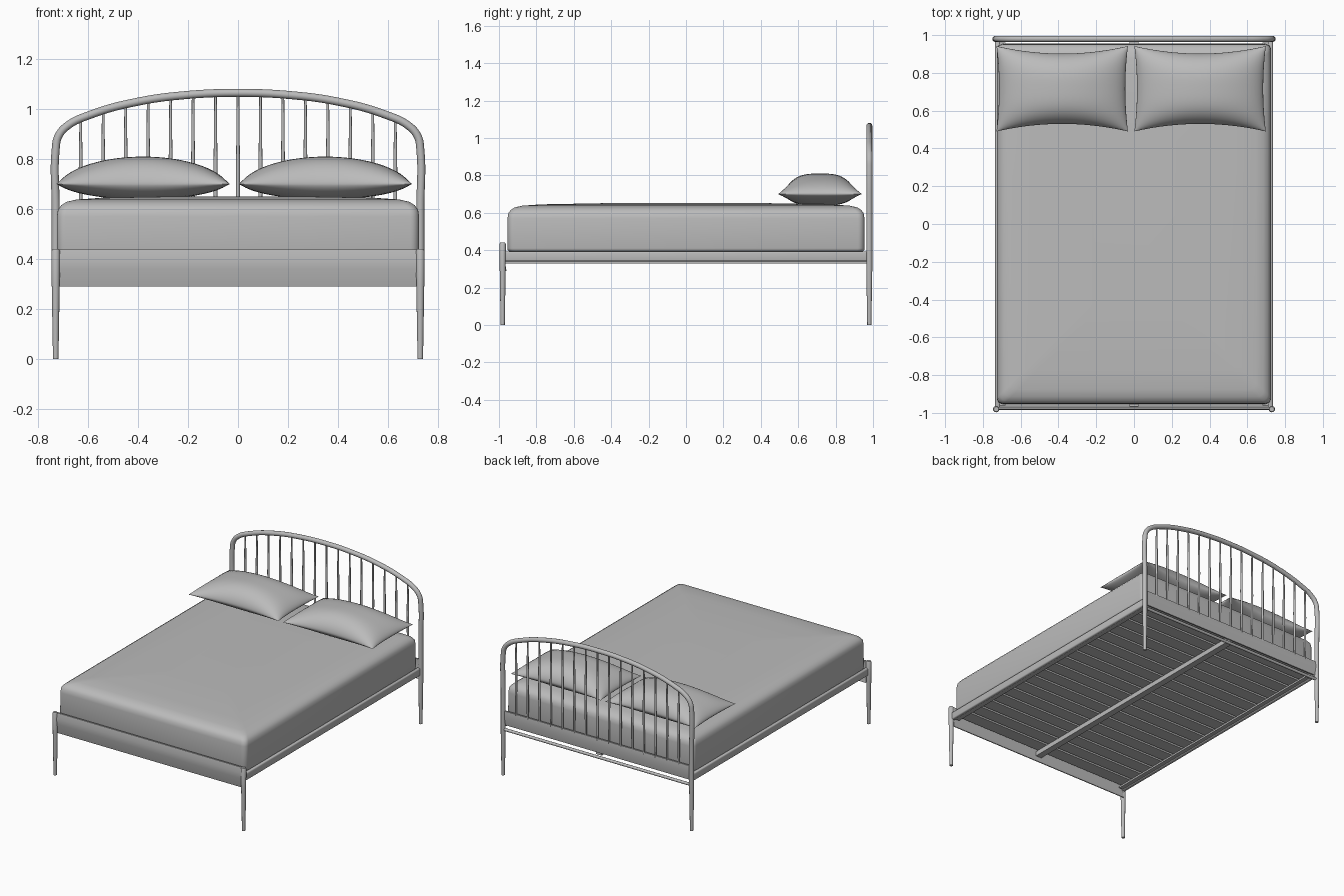
import bpy, bmesh, math

cube = bpy.data.objects.get("Cube")
if cube:
    bpy.data.objects.remove(cube, do_unlink=True)

grey = bpy.data.materials.new("plain_grey")
grey.use_nodes = True
grey.diffuse_color = (0.5, 0.5, 0.5, 1)
grey.node_tree.nodes["Principled BSDF"].inputs["Base Color"].default_value = (0.5, 0.5, 0.5, 1)


def finish(obj, angle=40):
    obj.data.materials.clear()
    obj.data.materials.append(grey)
    bpy.ops.object.select_all(action='DESELECT')
    obj.select_set(True)
    bpy.context.view_layer.objects.active = obj
    bpy.ops.object.shade_smooth_by_angle(angle=math.radians(angle))
    return obj


def from_bmesh(name, bm, angle=40):
    bmesh.ops.recalc_face_normals(bm, faces=bm.faces)
    mesh = bpy.data.meshes.new(name)
    bm.to_mesh(mesh)
    bm.free()
    obj = bpy.data.objects.new(name, mesh)
    bpy.context.collection.objects.link(obj)
    return finish(obj, angle)


def tube(name, points, smooth=False):
    """Round tube through (x, y, z, radius) points."""
    curve = bpy.data.curves.new(name, 'CURVE')
    curve.dimensions = '3D'
    curve.bevel_depth = 1
    curve.bevel_resolution = 4
    curve.resolution_u = 8
    curve.use_fill_caps = True
    spline = curve.splines.new('BEZIER')
    spline.bezier_points.add(len(points) - 1)
    for bp, (x, y, z, r) in zip(spline.bezier_points, points):
        bp.co = (x, y, z)
        bp.radius = r
        bp.handle_left_type = bp.handle_right_type = 'AUTO' if smooth else 'VECTOR'
    obj = bpy.data.objects.new(name, curve)
    bpy.context.collection.objects.link(obj)
    bpy.ops.object.select_all(action='DESELECT')
    obj.select_set(True)
    bpy.context.view_layer.objects.active = obj
    bpy.ops.object.convert(target='MESH')
    return finish(bpy.context.view_layer.objects.active)


def extrude_x(name, profile, half):
    """Closed (y, z) profile drawn out along x."""
    bm = bmesh.new()
    face = bm.faces.new([bm.verts.new((-half, y, z)) for y, z in profile])
    geom = bmesh.ops.extrude_face_region(bm, geom=[face])["geom"]
    moved = [v for v in geom if isinstance(v, bmesh.types.BMVert)]
    bmesh.ops.translate(bm, verts=moved, vec=(2 * half, 0, 0))
    return from_bmesh(name, bm)


def box(name, centre, size, bevel=0.0):
    bm = bmesh.new()
    bmesh.ops.create_cube(bm, size=1)
    bmesh.ops.scale(bm, verts=bm.verts, vec=size)
    bmesh.ops.translate(bm, verts=bm.verts, vec=centre)
    if bevel:
        bmesh.ops.bevel(bm, geom=bm.edges[:], offset=bevel, segments=3,
                        profile=0.5, affect='EDGES')
    return from_bmesh(name, bm)


HEAD_Y, FOOT_Y, POST_X = 0.98, -0.98, 0.73

# Headboard frame: tapered legs running up into one arch
half_arch = [(POST_X, 0, 0.011), (POST_X, 0.3, 0.016), (POST_X, 0.6, 0.016),
             (POST_X, 0.84, 0.016), (0.72, 0.89, 0.016), (0.685, 0.932, 0.016),
             (0.59, 0.978, 0.016), (0.4, 1.03, 0.016), (0.2, 1.057, 0.016)]
right_side = [(-x, HEAD_Y, z, r) for x, z, r in half_arch]
left_side = [(x, HEAD_Y, z, r) for x, z, r in reversed(half_arch)]
tube("headboard_frame", right_side + [(0, HEAD_Y, 1.065, 0.016)] + left_side, True)


def arch_height(x):
    pts = [(0, 1.065)] + [(p[0], p[1]) for p in reversed(half_arch)]
    for (x0, z0), (x1, z1) in zip(pts, pts[1:]):
        if x0 <= abs(x) < x1:
            return z0 + (z1 - z0) * (abs(x) - x0) / (x1 - x0)


# Headboard spindles
for i in range(-7, 8):
    x = i * 0.09
    tube(f"spindle_{i + 8}", [(x, HEAD_Y, 0.42, 0.006), (x, HEAD_Y, 0.75, 0.008),
                              (x, HEAD_Y, arch_height(x), 0.005)])

# Foot posts with rounded tops
for side, s in (("left", 1), ("right", -1)):
    tube(f"foot_post_{side}", [(s * POST_X, FOOT_Y, z, r) for z, r in
                               ((0, 0.011), (0.3, 0.016), (0.432, 0.017), (0.44, 0.013))])

# End rails: thin plates whose lower half folds inward
extrude_x("foot_rail", [(-0.968, 0.437), (-0.98, 0.437), (-0.986, 0.40), (-0.984, 0.36),
                        (-0.967, 0.29), (-0.96, 0.29), (-0.972, 0.36)], 0.72)
extrude_x("head_rail", [(0.972, 0.45), (0.984, 0.45), (0.988, 0.41), (0.978, 0.35),
                        (0.968, 0.35), (0.974, 0.41)], 0.72)
tube("head_lower_bar", [(-POST_X, HEAD_Y, 0.32, 0.01), (POST_X, HEAD_Y, 0.32, 0.01)])

# Side rails with an inner ledge for the slats
for side, s in (("left", 1), ("right", -1)):
    box(f"side_rail_{side}", (s * 0.722, 0, 0.367), (0.026, 1.95, 0.053), 0.008)
    box(f"slat_ledge_{side}", (s * 0.695, 0, 0.352), (0.03, 1.92, 0.012))

# Slats and centre beam
for i in range(18):
    y = -0.9 + i * 1.8 / 17
    box(f"slat_{i + 1}", (0, y, 0.371), (1.4, 0.09, 0.02))
box("centre_beam", (0, 0, 0.345), (0.045, 1.93, 0.032))


# Mattress: rounded rectangles lofted to a gently crowned top
def mattress():
    bm = bmesh.new()
    rings = []
    layers = [(0.012, 0.393), (0.003, 0.398), (0, 0.41), (0.001, 0.57), (0.005, 0.597),
              (0.018, 0.615), (0.04, 0.629), (0.08, 0.638), (0.18, 0.645), (0.5, 0.651)]
    for inset, z in layers:
        hx, hy = 0.726 - inset, 0.955 - inset
        r = 0.035
        ring = []
        for k, (sx, sy) in enumerate(((1, 1), (-1, 1), (-1, -1), (1, -1))):
            for j in range(6):
                a = math.pi / 2 * (k + j / 5)
                ring.append(bm.verts.new((sx * (hx - r) + r * math.cos(a),
                                          sy * (hy - r) + r * math.sin(a), z)))
        rings.append(ring)
    for a, b in zip(rings, rings[1:]):
        for i in range(len(a)):
            j = (i + 1) % len(a)
            bm.faces.new((a[i], a[j], b[j], b[i]))
    bm.faces.new(rings[0])
    bm.faces.new(rings[-1])
    return from_bmesh("mattress", bm, 60)


mattress()


# Pillows: plump cushions with pinched corners
def pillow(name, cx, cy=0.716, cz=0.7, n=28):
    bm = bmesh.new()
    for depth in (0.11, -0.062):
        grid = []
        for i in range(n + 1):
            u = math.sin(math.pi / 2 * (2 * i / n - 1))
            row = []
            for j in range(n + 1):
                v = math.sin(math.pi / 2 * (2 * j / n - 1))
                x = u * (0.348 - 0.014 * (1 - v * v))
                y = v * (0.226 - 0.04 * (1 - u * u))
                h = max(0, (1 - u * u) * (1 - abs(v) ** 3)) ** 0.6
                row.append(bm.verts.new((cx + x, cy + y, cz + depth * h)))
            grid.append(row)
        for i in range(n):
            for j in range(n):
                bm.faces.new((grid[i][j], grid[i + 1][j], grid[i + 1][j + 1], grid[i][j + 1]))
    bmesh.ops.remove_doubles(bm, verts=bm.verts, dist=0.0005)
    return from_bmesh(name, bm, 60)


pillow("pillow_right", -0.38)
pillow("pillow_left", 0.35)
